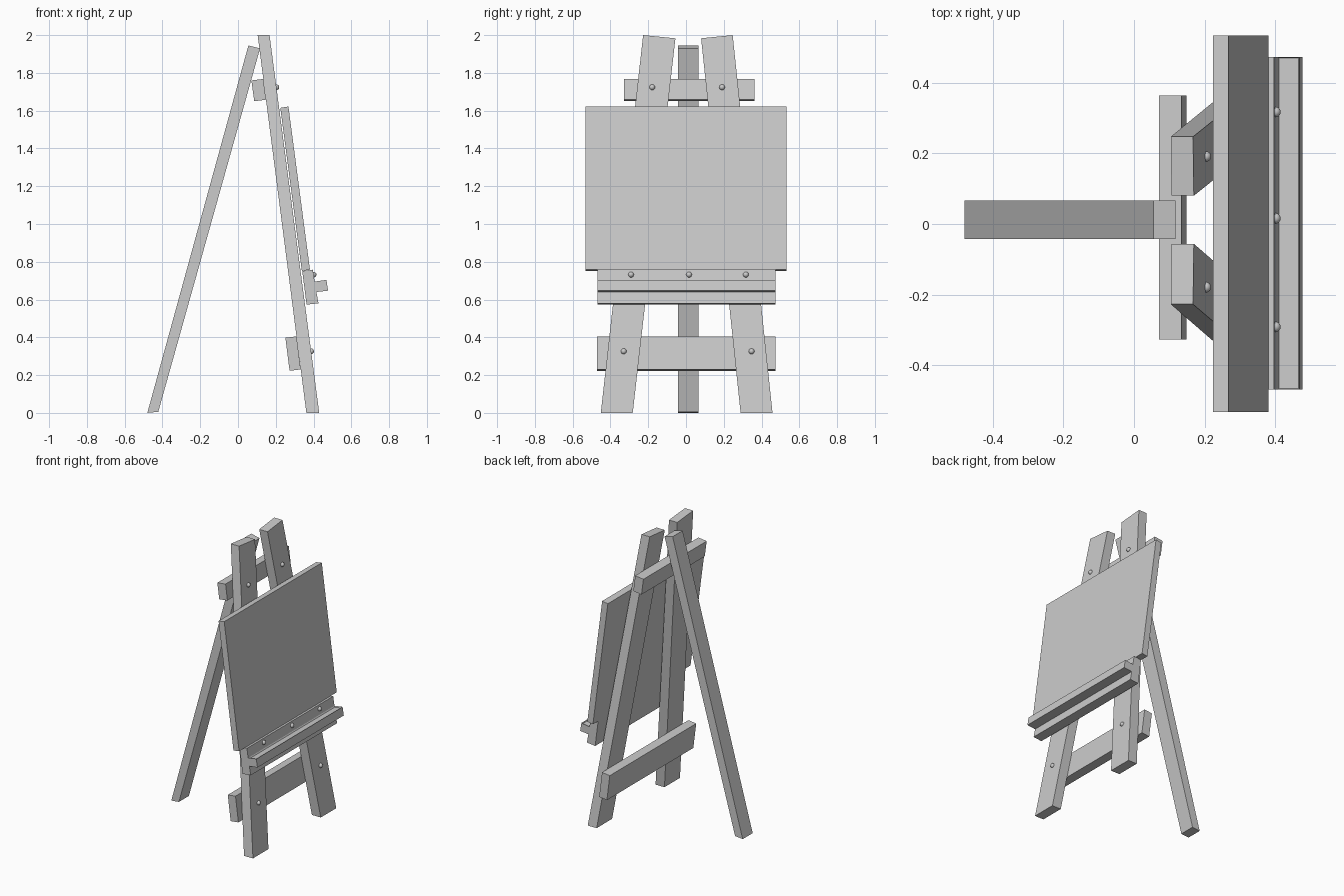
import bpy, bmesh

if "Cube" in bpy.data.objects:
    bpy.data.objects.remove(bpy.data.objects["Cube"])


def finish(name, bm):
    bmesh.ops.recalc_face_normals(bm, faces=bm.faces)
    mesh = bpy.data.meshes.new(name)
    bm.to_mesh(mesh)
    bm.free()
    obj = bpy.data.objects.new(name, mesh)
    bpy.context.collection.objects.link(obj)
    return obj


def prism(profile, y0, y1):
    """Side profile (x, z) extruded along y."""
    bm = bmesh.new()
    face = bm.faces.new([bm.verts.new((x, y0, z)) for x, z in profile])
    res = bmesh.ops.extrude_face_region(bm, geom=[face])
    verts = [v for v in res["geom"] if isinstance(v, bmesh.types.BMVert)]
    bmesh.ops.translate(bm, verts=verts, vec=(0, y1 - y0, 0))
    bmesh.ops.recalc_face_normals(bm, faces=bm.faces)
    return bm


def leg_front(z):
    return 0.430 - 0.1315 * z


def leg_back(z):
    return 0.362 - 0.129 * z


# Splayed front legs: outline in (y, z), back and front planes lean backwards
def front_leg(name, outline):
    bm = bmesh.new()
    back = [bm.verts.new((leg_back(z), y, z)) for y, z in outline]
    front = [bm.verts.new((leg_front(z), y, z)) for y, z in outline]
    bm.faces.new(back)
    bm.faces.new(front)
    for i in range(4):
        j = (i + 1) % 4
        bm.faces.new((back[i], back[j], front[j], front[i]))
    finish(name, bm)


front_leg("front_leg_left", [(-0.451, 0), (-0.282, 0), (-0.056, 1.983), (-0.227, 2.0)])
front_leg("front_leg_right", [(0.289, 0), (0.458, 0), (0.247, 2.0), (0.080, 1.983)])

# Rear leg, crossbars and board
finish("rear_leg", prism([(-0.48, 0), (-0.422, 0.006), (0.117, 1.93), (0.055, 1.945)],
                         -0.042, 0.067))
finish("upper_crossbar", prism([(0.071, 1.76), (0.134, 1.768), (0.148, 1.658), (0.086, 1.65)],
                               -0.327, 0.363))
finish("lower_crossbar", prism([(0.251, 0.398), (0.310, 0.405), (0.332, 0.23), (0.273, 0.223)],
                               -0.47, 0.473))
finish("board", prism([(0.224, 1.615), (0.267, 1.622), (0.381, 0.758), (0.338, 0.752)],
                      -0.532, 0.533))

# Tray: back plate with a ledge, ledge top slightly recessed
bm = prism([(0.340, 0.751), (0.396, 0.758), (0.406, 0.695), (0.468, 0.704),
            (0.477, 0.647), (0.415, 0.640), (0.426, 0.580), (0.363, 0.573)], -0.469, 0.473)
ledge = next(f for f in bm.faces
             if f.normal.z > 0.8 and abs(f.calc_center_median().x - 0.437) < 0.01)
bmesh.ops.inset_region(bm, faces=[ledge], thickness=0.005)
bmesh.ops.translate(bm, verts=ledge.verts[:], vec=(0.001, 0, -0.008))
finish("tray", bm)

# Round screw heads
screws = [(leg_front(1.724), y, 1.724) for y in (-0.179, 0.191)]
screws += [(leg_front(0.326), y, 0.326) for y in (-0.330, 0.347)]
screws += [(0.400, y, 0.732) for y in (-0.291, 0.016, 0.317)]
for i, loc in enumerate(screws):
    bm = bmesh.new()
    bmesh.ops.create_uvsphere(bm, u_segments=16, v_segments=10, radius=0.015)
    for f in bm.faces:
        f.smooth = True
    finish(f"screw_head_{i + 1}", bm).location = loc
